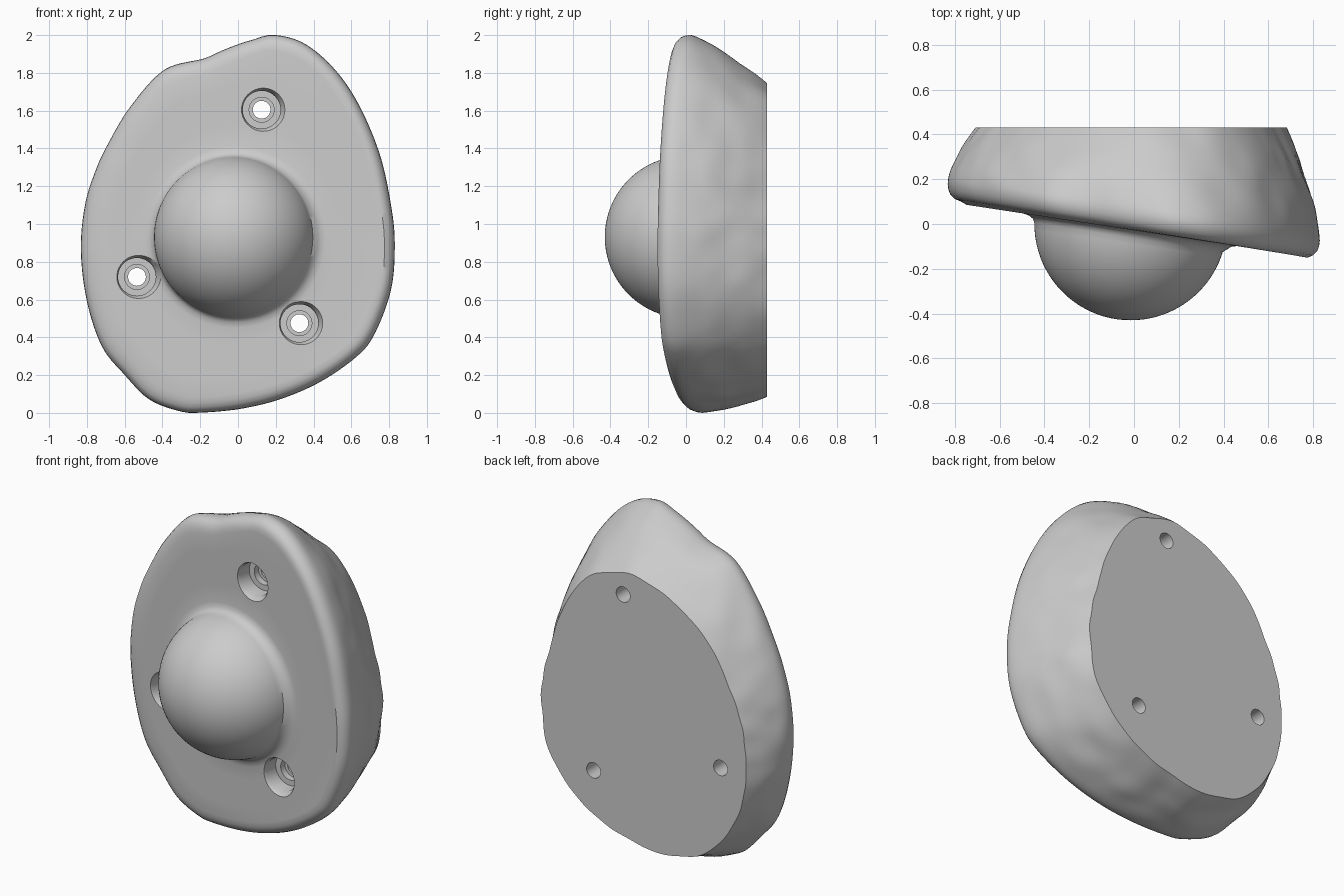
import bpy, bmesh, math
from mathutils import Vector, noise

if "Cube" in bpy.data.objects:
    bpy.data.objects.remove(bpy.data.objects["Cube"])

CX, CZ, R = -0.015, 0.93, 0.43      # ball centre and radius
BACK = 0.43                          # flat mounting face
N = 192

# front rim outline (x, z)
RIM = [(.83, .89), (.81, 1.10), (.75, 1.37), (.64, 1.63), (.51, 1.82), (.35, 1.955),
       (.19, 2.0), (.08, 1.975), (0, 1.95), (-.09, 1.915), (-.18, 1.875), (-.39, 1.815),
       (-.57, 1.62), (-.69, 1.42), (-.755, 1.28), (-.81, 1.1), (-.832, .86), (-.80, .59),
       (-.72, .35), (-.6, .2), (-.47, .07), (-.31, .008), (-.2, 0), (.01, .02),
       (.22, .07), (.43, .16), (.62, .29), (.72, .41), (.81, .65)]


def catmull(a, b, c, d, t):
    return 0.5 * (2 * b + (c - a) * t + (2 * a - 5 * b + 4 * c - d) * t * t
                  + (3 * b - a - 3 * c + d) * t ** 3)


def rim_radii():
    """Outline resampled as radius per angle around the ball centre."""
    pts = [Vector(p) - Vector((CX, CZ)) for p in RIM]
    n, dense = len(pts), []
    for i in range(n):
        q = [pts[(i + k - 1) % n] for k in range(4)]
        for s in range(24):
            v = catmull(*q, s / 24)
            dense.append((math.atan2(v.y, v.x) % math.tau, v.length))
    dense.sort()
    dense = [(dense[-1][0] - math.tau, dense[-1][1])] + dense + \
            [(dense[0][0] + math.tau, dense[0][1])]
    out, j = [], 0
    for i in range(N):
        a = math.tau * i / N
        while dense[j + 1][0] < a:
            j += 1
        (a0, r0), (a1, r1) = dense[j], dense[j + 1]
        out.append(r0 + (r1 - r0) * (a - a0) / max(a1 - a0, 1e-9))
    return out


def smooth(vals, w):
    return [sum(vals[(i + k) % N] for k in range(-w, w + 1)) / (2 * w + 1) for i in range(N)]


def plane(x):
    return -0.028 - 0.152 * x        # slanted front face


rim = rim_radii()
soft = smooth(smooth(rim, 8), 8)
dirs = [(math.cos(math.tau * i / N), math.sin(math.tau * i / N)) for i in range(N)]
rings = []

# ball: from the pole down to just in front of the slanted face
BALL = 22
for k in range(1, BALL + 1):
    ring = []
    for c, s in dirs:
        end = math.acos(-(plane(CX + R * c) - 0.035) / R)
        th = end * k / BALL
        ring.append((R * math.sin(th), -R * math.cos(th)))
    rings.append(ring)

# fillet around the ball, then the slanted face out to the rim
for dr, dy in ((0.006, -0.018), (0.022, -0.006), (0.05, 0)):
    rings.append([(R + dr, plane(CX + (R + dr) * c) + dy) for c, s in dirs])
for f in (0.25, 0.5, 0.75, 1):
    ring = []
    for i, (c, s) in enumerate(dirs):
        r = R + 0.05 + (rim[i] - 0.085 - R - 0.05) * f
        ring.append((r, plane(CX + r * c)))
    rings.append(ring)

# rounded rim
for inset, dy in ((0.055, 0.004), (0.03, 0.014), (0.012, 0.032), (0.003, 0.055), (0, 0.08)):
    rings.append([(rim[i] - inset, plane(CX + rim[i] * c) + dy) for i, (c, s) in enumerate(dirs)])

# side wall tapering to the back, slightly lumpy
SIDE = 14
for k in range(1, SIDE + 1):
    t = k / SIDE
    ring = []
    for i, (c, s) in enumerate(dirs):
        y0 = plane(CX + rim[i] * c) + 0.08
        y = y0 + (BACK - y0) * t
        blend = min(1, t * 1.5)
        r = rim[i] + (soft[i] - rim[i]) * blend
        r -= (0.155 + 0.012 * c + 0.07 * s) * t ** 1.45
        r += 0.012 * noise.noise(Vector((c * 5, y * 7, s * 5))) * min(1, t * 3)
        ring.append((r, y))
    rings.append(ring)

bm = bmesh.new()
loops = [[bm.verts.new((CX + r * c, y, CZ + r * s)) for (r, y), (c, s) in zip(ring, dirs)]
         for ring in rings]
tip = bm.verts.new((CX, -R, CZ))
for i in range(N):
    j = (i + 1) % N
    bm.faces.new((tip, loops[0][i], loops[0][j]))
    for a, b in zip(loops, loops[1:]):
        bm.faces.new((a[i], b[i], b[j], a[j]))
bm.faces.new(loops[-1])
# rest on the ground
low = min(v.co.z for v in bm.verts)
for v in bm.verts:
    v.co.z -= low
bmesh.ops.recalc_face_normals(bm, faces=bm.faces)
mesh = bpy.data.meshes.new("climbing_hold")
bm.to_mesh(mesh)
bm.free()
hold = bpy.data.objects.new("climbing_hold", mesh)
bpy.context.collection.objects.link(hold)


def hole_cutter(x, z):
    """Stepped round cutter for a counterbored screw hole."""
    f = plane(x)
    prof = [(0.135, f - 0.06), (0.125, f - 0.022), (0.108, f + 0.012), (0.1, f + 0.035),
            (0.1, f + 0.12), (0.066, f + 0.12), (0.066, f + 0.16), (0.047, f + 0.16),
            (0.047, BACK + 0.1)]
    b, m = bmesh.new(), 40
    ls = [[b.verts.new((x + r * math.cos(math.tau * i / m), y,
                        z + r * math.sin(math.tau * i / m))) for i in range(m)]
          for r, y in prof]
    for p, q in zip(ls, ls[1:]):
        for i in range(m):
            j = (i + 1) % m
            b.faces.new((p[i], q[i], q[j], p[j]))
    b.faces.new(ls[0])
    b.faces.new(ls[-1])
    bmesh.ops.recalc_face_normals(b, faces=b.faces)
    me = bpy.data.meshes.new("hole_cutter")
    b.to_mesh(me)
    b.free()
    ob = bpy.data.objects.new("hole_cutter", me)
    ob.hide_render = True
    bpy.context.collection.objects.link(ob)
    return ob


# three screw holes
bpy.context.view_layer.objects.active = hold
hold.select_set(True)
for x, z in ((0.125, 1.605), (-0.535, 0.72), (0.325, 0.475)):
    cutter = hole_cutter(x, z)
    mod = hold.modifiers.new("screw_hole", 'BOOLEAN')
    mod.operation, mod.solver, mod.object = 'DIFFERENCE', 'EXACT', cutter
    bpy.ops.object.modifier_apply(modifier=mod.name)
    bpy.data.objects.remove(cutter)

bpy.ops.object.shade_smooth_by_angle(angle=math.radians(38))
